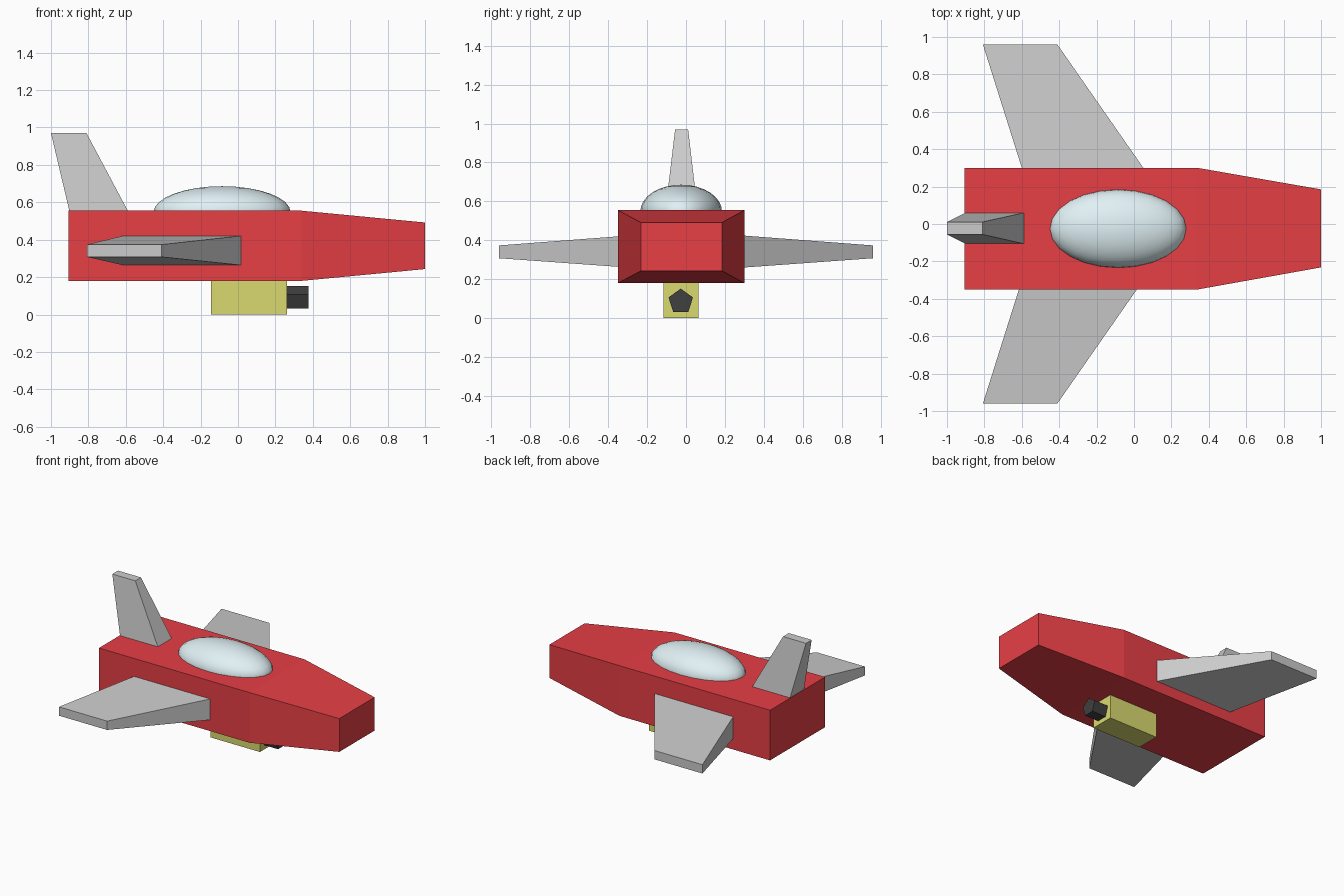
import bpy, bmesh, math

if "Cube" in bpy.data.objects:
    bpy.data.objects.remove(bpy.data.objects["Cube"])

CY = -0.025  # fuselage centre line


def paint(obj, name, rgb):
    mat = bpy.data.materials.new(name)
    mat.diffuse_color = (*rgb, 1)
    mat.use_nodes = True
    mat.node_tree.nodes["Principled BSDF"].inputs["Base Color"].default_value = mat.diffuse_color
    obj.data.materials.append(mat)


def rect_x(x, y0, y1, z0, z1):
    return [(x, y0, z0), (x, y1, z0), (x, y1, z1), (x, y0, z1)]


def rect_y(y, x0, x1, z0, z1):
    return [(x0, y, z0), (x1, y, z0), (x1, y, z1), (x0, y, z1)]


def rect_z(z, x0, x1, y0, y1):
    return [(x0, y0, z), (x1, y0, z), (x1, y1, z), (x0, y1, z)]


def loft(name, rings):
    """Skin a list of equal-sized rings and cap both ends."""
    bm = bmesh.new()
    loops = [[bm.verts.new(p) for p in ring] for ring in rings]
    for a, b in zip(loops, loops[1:]):
        n = len(a)
        for i in range(n):
            bm.faces.new((a[i], a[(i + 1) % n], b[(i + 1) % n], b[i]))
    bm.faces.new(loops[0])
    bm.faces.new(loops[-1])
    bmesh.ops.recalc_face_normals(bm, faces=bm.faces)
    mesh = bpy.data.meshes.new(name)
    bm.to_mesh(mesh)
    bm.free()
    obj = bpy.data.objects.new(name, mesh)
    bpy.context.collection.objects.link(obj)
    return obj


# Fuselage with tapered nose
body = loft("fuselage", [
    rect_x(-0.905, -0.35, 0.30, 0.18, 0.555),
    rect_x(0.34, -0.35, 0.30, 0.18, 0.555),
    rect_x(1.0, -0.232, 0.185, 0.243, 0.492)])
paint(body, "red", (0.8, 0.05, 0.06))

# Swept wings, mirrored across y = 0, roots buried in the fuselage
for side, label in ((1, "left"), (-1, "right")):
    loft(label + "_wing", [
        rect_y(side * 0.25, 0.085, -0.584, 0.257, 0.428),
        rect_y(side * 0.96, -0.41, -0.808, 0.308, 0.374)])

# Tail fin
loft("tail_fin", [
    rect_z(0.50, -0.889, -0.56, -0.112, 0.066),
    rect_z(0.97, -1.0, -0.81, -0.056, 0.011)])

# Canopy
bpy.ops.mesh.primitive_uv_sphere_add(segments=24, ring_count=16, radius=1,
                                     location=(-0.085, CY, 0.548))
canopy = bpy.context.object
canopy.name = "canopy"
canopy.scale = (0.366, 0.21, 0.138)
bpy.ops.object.transform_apply(location=False, rotation=False, scale=True)
bpy.ops.object.shade_smooth()
paint(canopy, "pale_blue", (0.75, 0.88, 0.91))

# Gun pod under the belly
pod = loft("gun_pod", [
    rect_x(-0.145, -0.115, 0.063, 0.0, 0.20),
    rect_x(0.262, -0.115, 0.063, 0.0, 0.20)])
paint(pod, "olive_yellow", (0.7, 0.7, 0.16))

# Five-sided gun barrel, one corner up
barrel = loft("gun_barrel", [
    [(x, CY - 0.002 + 0.066 * math.sin(i * math.tau / 5),
      0.086 + 0.066 * math.cos(i * math.tau / 5)) for i in range(5)]
    for x in (0.22, 0.377)])
paint(barrel, "black", (0.05, 0.05, 0.05))
